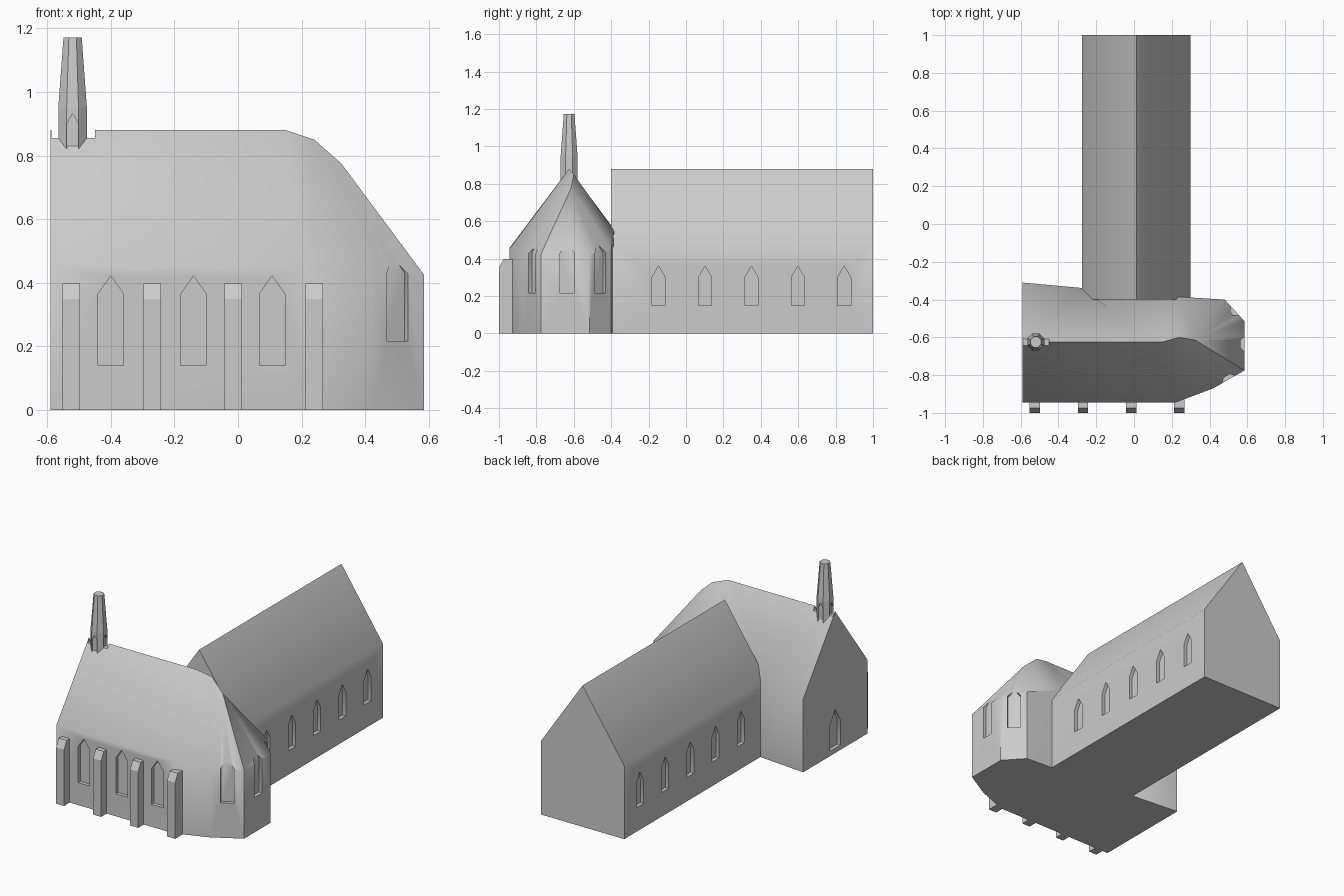
import bpy, bmesh, math
from mathutils import Matrix, Vector

if "Cube" in bpy.data.objects:
    bpy.data.objects.remove(bpy.data.objects["Cube"])

stone = bpy.data.materials.new("pale_grey_stone")
stone.diffuse_color = (0.6, 0.6, 0.6, 1)
stone.use_nodes = True
stone.node_tree.nodes["Principled BSDF"].inputs["Base Color"].default_value = stone.diffuse_color


def make(name, verts, faces):
    bm = bmesh.new()
    vs = [bm.verts.new(v) for v in verts]
    for f in faces:
        bm.faces.new([vs[i] for i in f])
    bmesh.ops.recalc_face_normals(bm, faces=bm.faces)
    me = bpy.data.meshes.new(name)
    bm.to_mesh(me)
    bm.free()
    ob = bpy.data.objects.new(name, me)
    bpy.context.collection.objects.link(ob)
    me.materials.append(stone)
    return ob


def prism(name, profile, d0, d1, matrix=Matrix()):
    """Extrude a 2D (across, up) profile from depth d0 to d1 along local y."""
    n = len(profile)
    verts = [matrix @ Vector((a, d, z)) for d in (d0, d1) for a, z in profile]
    faces = [list(range(n)), list(range(n, 2 * n))]
    faces += [[i, (i + 1) % n, n + (i + 1) % n, n + i] for i in range(n)]
    return make(name, verts, faces)


def cut_window(target, x, y, angle, w, z0, shoulder, peak, depth=0.022):
    """Pointed window recess; angle is the direction the wall faces, in degrees."""
    m = Matrix.Translation((x, y, 0)) @ Matrix.Rotation(math.radians(angle - 90), 4, 'Z')
    h = w / 2
    cut(target, prism("window_cutter", [(-h, z0), (h, z0), (h, shoulder), (0, peak), (-h, shoulder)],
                      -depth, 0.04, m))


def cut(target, cutter):
    cutter.hide_render = True
    mod = target.modifiers.new("cut", 'BOOLEAN')
    mod.operation, mod.solver, mod.object = 'DIFFERENCE', 'EXACT', cutter
    bpy.context.view_layer.objects.active = target
    bpy.ops.object.modifier_apply(modifier=mod.name)
    bpy.data.objects.remove(cutter)


def smooth(ob, angle):
    bpy.ops.object.select_all(action='DESELECT')
    ob.select_set(True)
    bpy.context.view_layer.objects.active = ob
    bpy.ops.object.shade_smooth_by_angle(angle=math.radians(angle))


# Long nave wing with five windows on each side
wing = prism("nave_wing", [(-0.275, 0), (0.30, 0), (0.30, 0.456), (0.0125, 0.88), (-0.275, 0.456)], -0.4, 1.0)
for y in (-0.147, 0.102, 0.35, 0.598, 0.846):
    cut_window(wing, 0.30, y, 0, 0.07, 0.15, 0.30, 0.36)
    cut_window(wing, -0.275, y, 180, 0.07, 0.15, 0.30, 0.36)
smooth(wing, 40)

# Choir: eave ring (counter-clockwise) with a ridge that bends down to the apse
eave = [(-0.59, -0.945, 0.456), (0.22, -0.945, 0.45), (0.42, -0.87, 0.43), (0.585, -0.775, 0.425),
        (0.585, -0.515, 0.425), (0.48, -0.40, 0.45), (0.23, -0.385, 0.55), (-0.2, -0.40, 0.55),
        (-0.26, -0.34, 0.45), (-0.59, -0.31, 0.456)]
ridge = [(-0.59, -0.625, 0.88), (0.15, -0.625, 0.88), (0.24, -0.60, 0.85), (0.325, -0.615, 0.775)]
n = len(eave)
A, B, C, D = range(2 * n, 2 * n + 4)
faces = [list(range(n, 2 * n))]
faces += [[n + i, n + i + 1, i + 1, i] for i in range(n - 1)]
faces += [[2 * n - 1, n, 0, A, n - 1]]
faces += [[0, 1, B, A], [1, C, B], [1, 2, C], [2, D, C], [2, 3, D], [3, 4, D], [4, 5, D],
          [5, 6, D], [6, C, D], [6, B, C], [6, 7, B], [7, 8, B], [8, A, B], [8, 9, A]]
choir = make("choir", eave + [(x, y, 0) for x, y, z in eave] + ridge, faces)
for x in (-0.40, -0.14, 0.107):
    cut_window(choir, x, -0.945, -90, 0.08, 0.14, 0.365, 0.422)
cut_window(choir, -0.59, -0.625, 180, 0.10, 0.03, 0.19, 0.27)
for x, y, a in ((0.502, -0.823, -60), (0.585, -0.635, 0), (0.532, -0.458, 42)):
    cut_window(choir, x, y, a, 0.076, 0.217, 0.43, 0.48)
# Flat seat for the turret, cut into the ridge
cut(choir, prism("ridge_cutter", [(-0.587, 0.855), (-0.45, 0.855), (-0.45, 0.95), (-0.587, 0.95)], -0.75, -0.5))
smooth(choir, 40)

# Buttresses along the front wall
turn = Matrix.Rotation(math.radians(90), 4, 'Z')
for i in range(4):
    x = -0.525 + 0.255 * i
    prism("buttress_%d" % (i + 1),
          [(-0.92, 0), (-1.0, 0), (-1.0, 0.35), (-0.975, 0.398), (-0.92, 0.398)],
          -0.0275, 0.0275, Matrix.Translation((x, 0, 0)) @ turn)

# Eight-sided ridge turret with four pointed recesses
rings = [(0.0487, 0.78), (0.0487, 0.95), (0.031, 1.172)]
verts = [(-0.52 + r * math.cos(math.radians(22.5 + 45 * k)),
          -0.625 + r * math.sin(math.radians(22.5 + 45 * k)), z) for r, z in rings for k in range(8)]
faces = [list(range(8)), list(range(16, 24))]
faces += [[8 * j + k, 8 * j + (k + 1) % 8, 8 * j + 8 + (k + 1) % 8, 8 * j + 8 + k]
          for j in range(2) for k in range(8)]
turret = make("ridge_turret", verts, faces)
for a in (0, 90, 180, 270):
    t = math.radians(a)
    cut_window(turret, -0.52 + 0.045 * math.cos(t), -0.625 + 0.045 * math.sin(t), a,
               0.036, 0.80, 0.90, 0.932, 0.008)
